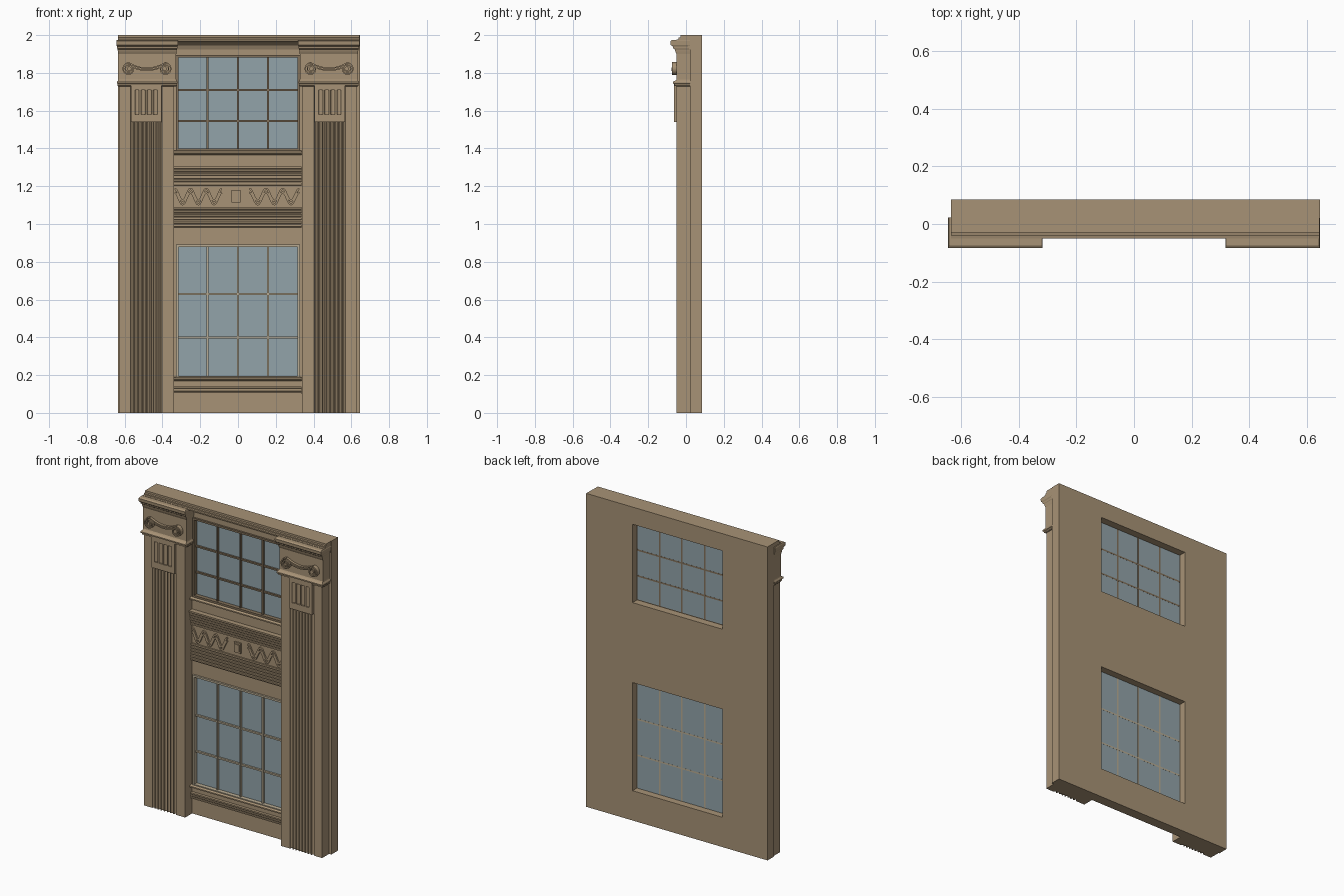
import bpy, bmesh, math
from mathutils import Vector

cube = bpy.data.objects.get("Cube")
if cube:
    bpy.data.objects.remove(cube, do_unlink=True)


def material(name, rgb):
    m = bpy.data.materials.new(name)
    m.use_nodes = True
    m.diffuse_color = (*rgb, 1)
    bsdf = next(n for n in m.node_tree.nodes if n.type == 'BSDF_PRINCIPLED')
    bsdf.inputs["Base Color"].default_value = (*rgb, 1)
    return m


STONE = material("tan_stone", (0.39, 0.29, 0.18))
GLASS = material("blue_grey_glass", (0.29, 0.37, 0.40))
DARK = material("brown_trim", (0.22, 0.16, 0.10))
PALE = material("pale_trim", (0.48, 0.41, 0.29))


def finish(name, bm, mat):
    bmesh.ops.recalc_face_normals(bm, faces=bm.faces)
    mesh = bpy.data.meshes.new(name)
    bm.to_mesh(mesh)
    bm.free()
    mesh.materials.append(mat)
    ob = bpy.data.objects.new(name, mesh)
    bpy.context.collection.objects.link(ob)
    return ob


def prism(name, points, shift, mat=STONE):
    """Closed outline of 3D points extruded by a vector."""
    bm = bmesh.new()
    face = bm.faces.new([bm.verts.new(p) for p in points])
    out = bmesh.ops.extrude_face_region(bm, geom=[face])
    moved = [v for v in out["geom"] if isinstance(v, bmesh.types.BMVert)]
    bmesh.ops.translate(bm, verts=moved, vec=Vector(shift))
    return finish(name, bm, mat)


def box(name, x0, x1, y0, y1, z0, z1, mat=STONE):
    return prism(name, [(x0, y0, z0), (x1, y0, z0), (x1, y1, z0), (x0, y1, z0)],
                 (0, 0, z1 - z0), mat)


def moulding(name, profile, x0, x1, back=0.03):
    """Horizontal moulding: (y, z) profile from bottom to top, run along x."""
    pts = [(back, profile[0][1])] + profile + [(back, profile[-1][1])]
    return prism(name, [(x0, y, z) for y, z in pts], (x1 - x0, 0, 0))


def fluted(name, x0, x1, y0, y1, z0, z1, f0, f1, count, depth):
    """Upright block whose front has round grooves between f0 and f1."""
    pitch = (f1 - f0) / count
    r = pitch * 0.36
    pts = [(x0, y1), (x0, y0)]
    for i in range(count):
        c = f0 + pitch * (i + 0.5)
        for k in range(7):
            a = math.pi * k / 6
            pts.append((c - r * math.cos(a), y0 + depth * math.sin(a)))
    pts += [(x1, y0), (x1, y1)]
    return prism(name, [(x, y, z0) for x, y in pts], (0, 0, z1 - z0))


def flared(name, x0, x1, y0, y1, steps):
    """Stacked rectangles: (z, forward projection), sides grow less."""
    bm = bmesh.new()
    rings = []
    for z, out in steps:
        s = out * 0.32
        rings.append([bm.verts.new(p) for p in (
            (x0 - s, y0 - out, z), (x1 + s, y0 - out, z), (x1 + s, y1, z), (x0 - s, y1, z))])
    for a, b in zip(rings, rings[1:]):
        for i in range(4):
            j = (i + 1) % 4
            bm.faces.new((a[i], a[j], b[j], b[i]))
    bm.faces.new(rings[0])
    bm.faces.new(rings[-1])
    return finish(name, bm, STONE)


def ribbon(name, path, width, y0, y1):
    """Raised strip that follows an (x, z) path on the front."""
    left, right = [], []
    for i, (x, z) in enumerate(path):
        a, b = path[max(i - 1, 0)], path[min(i + 1, len(path) - 1)]
        d = Vector((b[0] - a[0], b[1] - a[1])).normalized() * width / 2
        left.append((x - d.y, z + d.x))
        right.append((x + d.y, z - d.x))
    bm = bmesh.new()
    rows = [[bm.verts.new(p) for p in ((l[0], y0, l[1]), (r[0], y0, r[1]),
                                       (r[0], y1, r[1]), (l[0], y1, l[1]))]
            for l, r in zip(left, right)]
    for a, b in zip(rows, rows[1:]):
        for i in range(4):
            j = (i + 1) % 4
            bm.faces.new((a[i], a[j], b[j], b[i]))
    bm.faces.new(rows[0])
    bm.faces.new(rows[-1])
    return finish(name, bm, STONE)


# Wall with two window openings
wall = box("wall", -0.635, 0.645, 0.02, 0.085, 0, 2)
for z0, z1 in ((0.19, 0.88), (1.39, 1.89)):
    cutter = box("opening_cutter", -0.318, 0.318, -0.2, 0.2, z0, z1)
    cutter.hide_render = True
    mod = wall.modifiers.new("opening", 'BOOLEAN')
    mod.object, mod.operation, mod.solver = cutter, 'DIFFERENCE', 'EXACT'
bpy.context.view_layer.update()
cut_mesh = bpy.data.meshes.new_from_object(
    wall.evaluated_get(bpy.context.evaluated_depsgraph_get()))
wall.modifiers.clear()
wall.data = cut_mesh
for ob in [o for o in bpy.data.objects if o.name.startswith("opening_cutter")]:
    bpy.data.objects.remove(ob, do_unlink=True)


# Windows: glass, frame and glazing bars
def window(name, z0, z1, rows, mat):
    box(name + "_glass", -0.32, 0.32, 0.034, 0.040, z0, z1, GLASS)
    w = 0.012
    for x in (-0.321, 0.321):
        box(name + "_stile", x - w / 2, x + w / 2, 0.008, 0.041, z0, z1, mat)
    for z in (z0, z1):
        box(name + "_rail", -0.327, 0.327, 0.008, 0.038, z - w / 2, z + w / 2, mat)
    for x in (-0.162, 0, 0.158):
        box(name + "_upright_bar", x - 0.005, x + 0.005, 0.02, 0.0408, z0, z1, mat)
    for z in rows:
        box(name + "_cross_bar", -0.32, 0.32, 0.022, 0.0406, z - 0.005, z + 0.005, mat)


window("lower_window", 0.19, 0.885, (0.40, 0.63), PALE)
window("upper_window", 1.395, 1.888, (1.545, 1.71), DARK)


# Ribbed bands and sills between the pilasters
def ribbed(name, z0, z1, ribs, y_low, y_high):
    prof = []
    step = (z1 - z0) / ribs
    for i in range(ribs):
        y = y_low + (y_high - y_low) * i / max(ribs - 1, 1)
        z = z0 + i * step
        prof += [(y + 0.007, z), (y + 0.007, z + step * 0.25),
                 (y, z + step * 0.4), (y, z + step * 0.9)]
    moulding(name, prof + [(prof[-1][0], z1)], -0.338, 0.335)


ribbed("base_band", 0.095, 0.14, 3, 0.008, 0.002)
ribbed("frieze_lower_band", 0.98, 1.09, 6, 0.004, 0.01)
ribbed("frieze_upper_band", 1.20, 1.305, 6, 0.010, -0.012)
for name, z in (("lower_sill", 0.168), ("upper_sill", 1.366)):
    moulding(name, [(0.012, z), (-0.004, z + 0.008), (-0.004, z + 0.016),
                    (0.006, z + 0.022)], -0.338, 0.335)

# Frieze ornament: zigzag garlands and a centre plaque
for x0, x1 in ((-0.335, -0.085), (0.06, 0.325)):
    for drop in (0, 0.02):
        n = 48
        path = [(x0 + (x1 - x0) * i / n,
                 1.155 - drop + 0.032 * math.cos(6 * math.pi * i / n)) for i in range(n + 1)]
        ribbon("garland", path, 0.010, 0.010, 0.022)
box("plaque", -0.035, 0.012, 0.010, 0.022, 1.115, 1.18)
box("plaque_panel", -0.027, 0.004, 0.004, 0.012, 1.125, 1.17)

# Cornice along the top
moulding("cornice", [(0.018, 1.925), (0.010, 1.945), (-0.015, 1.962), (-0.050, 1.968),
                     (-0.050, 1.976), (-0.040, 1.978), (-0.040, 1.986), (-0.030, 1.988),
                     (-0.030, 2.0)], -0.635, 0.643)

# Pilasters with fluted shaft, slotted necking and scroll capital
for side in (-1, 1):
    def span(a, b):
        return sorted((side * a, side * b))

    x0, x1 = span(0.338, 0.629)
    f0, f1 = span(0.400, 0.573)
    fluted("pilaster_shaft", x0, x1, -0.05, 0.025, 0, 1.74, f0, f1, 8, 0.012)
    b0, b1 = span(0.405, 0.567)
    box("necking_foot", b0, b1, -0.063, -0.03, 1.54, 1.58)
    fluted("necking_slots", b0, b1, -0.063, -0.03, 1.58, 1.71,
           b0 + 0.016, b1 - 0.016, 4, 0.010)
    box("necking_head", b0, b1, -0.063, -0.03, 1.71, 1.74)
    c0, c1 = span(0.327, 0.634)
    flared("capital_block", c0, c1, -0.05, 0.022, [
        (1.728, 0.0), (1.732, 0.010), (1.740, 0.010), (1.744, 0.020), (1.752, 0.020),
        (1.760, 0.004), (1.766, 0.0), (1.90, 0.0), (1.912, 0.006), (1.925, 0.010),
        (1.93, 0.018), (1.94, 0.020), (1.948, 0.031), (1.968, 0.033), (1.974, 0.024)])

    # Scrolls curl downward and outward from a sagging double band
    mid = side * 0.482
    for turn in (-1, 1):
        cx, cz = mid + turn * 0.096, 1.82
        spiral = []
        for i in range(41):
            a = math.pi / 2 - turn * 4.2 * math.pi * i / 40
            r = 0.033 - 0.024 * i / 40
            spiral.append((cx + r * math.cos(a), cz + r * math.sin(a)))
        ribbon("scroll", spiral, 0.007, -0.075, -0.045)
        disc = [(cx + 0.009 * math.cos(k * math.pi / 6), -0.077,
                 cz + 0.009 * math.sin(k * math.pi / 6)) for k in range(12)]
        prism("scroll_eye", disc, (0, 0.03, 0))
    for top, sag, half in ((1.853, 0.028, 0.096), (1.826, 0.012, 0.066)):
        path = [(mid + half * t / 8, top - sag * (1 - (t / 8) ** 2)) for t in range(-8, 9)]
        ribbon("scroll_band", path, 0.007, -0.066, -0.045)
